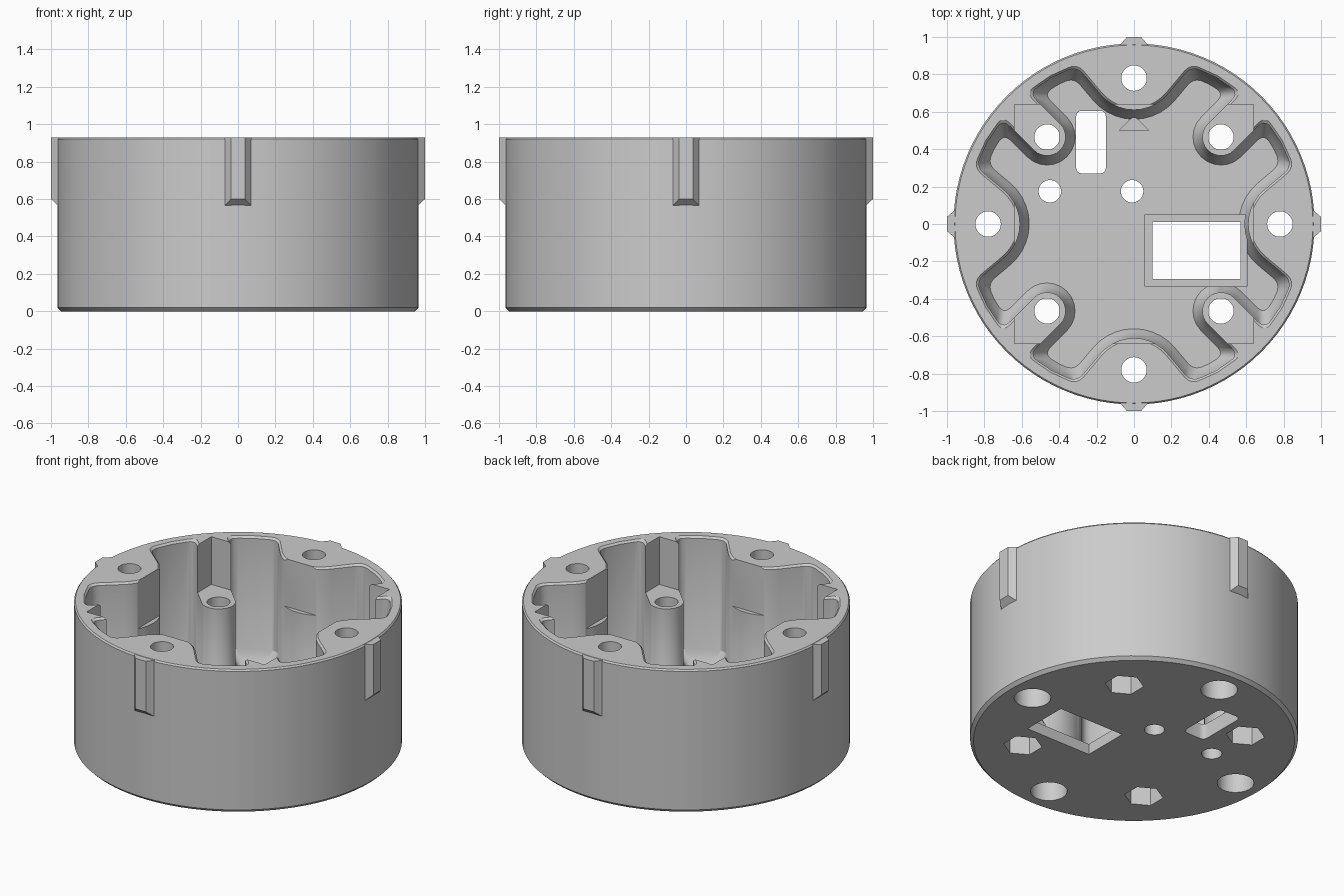
import bpy, bmesh, math
from mathutils import Vector

if "Cube" in bpy.data.objects:
    bpy.data.objects.remove(bpy.data.objects["Cube"], do_unlink=True)

HEIGHT, FLOOR, LEDGE, SQUARE = 0.93, 0.10, 0.62, 0.64
BOSS, POST = 0.78, 0.465

grey = bpy.data.materials.new("plain grey")
grey.use_nodes = True
grey.diffuse_color = (0.6, 0.6, 0.6, 1)
grey.node_tree.nodes["Principled BSDF"].inputs["Base Color"].default_value = grey.diffuse_color


def loft(name, rings):
    """Closed solid through (outline, height) rings with equal point counts."""
    bm = bmesh.new()
    loops = [[bm.verts.new((p[0], p[1], z)) for p in pts] for pts, z in rings]
    n = len(loops[0])
    for low, high in zip(loops, loops[1:]):
        for i in range(n):
            j = (i + 1) % n
            bm.faces.new((low[i], low[j], high[j], high[i]))
    bm.faces.new(loops[0][::-1])
    bm.faces.new(loops[-1])
    if bm.calc_volume(signed=True) < 0:
        bmesh.ops.reverse_faces(bm, faces=bm.faces)
    mesh = bpy.data.meshes.new(name)
    bm.to_mesh(mesh)
    bm.free()
    mesh.materials.append(grey)
    obj = bpy.data.objects.new(name, mesh)
    bpy.context.collection.objects.link(obj)
    return obj


def volume(mesh):
    bm = bmesh.new()
    bm.from_mesh(mesh)
    v = bm.calc_volume(signed=True)
    bm.free()
    return v


def circle(r, n=96, cx=0, cy=0, start=0):
    return [(cx + r * math.cos(start + math.tau * i / n),
             cy + r * math.sin(start + math.tau * i / n)) for i in range(n)]


def box(x0, x1, y0, y1):
    return [(x0, y0), (x1, y0), (x1, y1), (x0, y1)]


def soften(p, a, b, r, steps=5):
    """Rounded corner at p between neighbours a and b."""
    p, a, b = Vector(p), Vector(a), Vector(b)
    s, e = p + (a - p).normalized() * r, p + (b - p).normalized() * r
    ts = [i / steps for i in range(steps + 1)]
    return [tuple(s * (1 - t) ** 2 + p * 2 * t * (1 - t) + e * t * t) for t in ts]


def cavity_outline(d):
    """Cavity plan shrunk by d: boss curve, rim pocket, web and post, repeated."""
    boss_r, boss_y, rim_r, half = 0.237 + d, 0.847, 0.898 - d, 0.1 + d
    eighth = [(boss_r * math.sin(math.radians(a)), boss_y - boss_r * math.cos(math.radians(a)))
              for a in range(0, 51, 10)]
    # Boss flank runs straight on to the rim circle
    start = Vector(eighth[-1])
    flank = Vector((math.cos(math.radians(50)), math.sin(math.radians(50))))
    b = start.dot(flank)
    pocket = start + flank * (math.sqrt(b * b - start.length_squared + rim_r ** 2) - b)
    # Web side meets the rim circle
    along = math.sqrt(rim_r ** 2 - half ** 2)
    web = Vector((along - half, along + half)) / math.sqrt(2)
    middle = (pocket + web).normalized() * rim_r
    post = [(POST + half * math.cos(math.radians(a)), POST + half * math.sin(math.radians(a)))
            for a in range(135, 226, 15)]
    eighth += soften(pocket, start, middle, 0.055) + [tuple(middle)]
    eighth += soften(web, middle, post[0], 0.055) + post
    quarter = eighth + [(y, x) for x, y in reversed(eighth[1:-1])]
    outline = []
    for c, s in ((1, 0), (0, -1), (-1, 0), (0, 1)):
        outline += [(x * c - y * s, x * s + y * c) for x, y in quarter]
    return outline


# Round housing with small edge chamfers
housing = loft("housing", [(circle(0.945), 0), (circle(0.965), 0.02),
                           (circle(0.965), HEIGHT - 0.01), (circle(0.957), HEIGHT)])


def cut(name, rings):
    """Remove a lofted solid from the housing, keeping only a sound result."""
    cutter = loft(name, rings)
    cutter.hide_render = True
    before = volume(housing.data)
    for solver in ("EXACT", "MANIFOLD"):
        mod = housing.modifiers.new(name, "BOOLEAN")
        mod.operation, mod.solver, mod.object = "DIFFERENCE", solver, cutter
        bpy.context.view_layer.update()
        graph = bpy.context.evaluated_depsgraph_get()
        result = bpy.data.meshes.new_from_object(housing.evaluated_get(graph))
        housing.modifiers.clear()
        if before * 0.2 < volume(result) < before * 0.99999:
            housing.data = result
            break
    bpy.data.objects.remove(cutter, do_unlink=True)


# Main cavity, flared at the floor and chamfered at the rim
cut("cavity_cutter", [(cavity_outline(d), z) for d, z in (
    (0.05, FLOOR), (0.03, FLOOR + 0.04), (0, FLOOR + 0.1),
    (0, HEIGHT - 0.012), (-0.012, HEIGHT), (-0.012, HEIGHT + 0.1))])

# Square board seat above the posts
seat = box(-SQUARE, SQUARE, -SQUARE, SQUARE)
cut("board_seat_cutter", [(seat, LEDGE), (seat, HEIGHT + 0.2)])

# Screw holes: round counterbores in the bosses, hex nut pockets in the posts
for k in range(4):
    a = k * math.pi / 2
    d = a + math.pi / 4
    bx, by = BOSS * math.cos(a), BOSS * math.sin(a)
    px, py = POST * math.sqrt(2) * math.cos(d), POST * math.sqrt(2) * math.sin(d)
    bore = circle(0.108, 32, bx, by)
    cut("counterbore_cutter", [(bore, -0.2), (bore, 0.3)])
    nut = circle(0.115, 6, px, py, math.pi / 6)
    cut("nut_pocket_cutter", [(nut, -0.2), (nut, 0.12)])
    for x, y in ((bx, by), (px, py)):
        hole = circle(0.068, 32, x, y)
        cut("screw_hole_cutter", [(hole, -0.1), (hole, HEIGHT + 0.3)])

# Floor openings: window with recessed frame, slot, two round holes, arrow
window = box(0.10, 0.57, -0.295, 0.01)
cut("window_cutter", [(window, -0.1), (window, 0.3)])
frame = box(0.06, 0.605, -0.335, 0.05)
cut("window_frame_cutter", [(frame, FLOOR - 0.03), (frame, FLOOR + 0.06)])
corners = box(-0.31, -0.15, 0.27, 0.605)
slot = []
for i, p in enumerate(corners):
    slot += soften(p, corners[i - 1], corners[(i + 1) % 4], 0.035, 4)
cut("slot_cutter", [(slot, -0.1), (slot, 0.3)])
for x in (-0.45, -0.01):
    hole = circle(0.06, 32, x, 0.175)
    cut("floor_hole_cutter", [(hole, -0.1), (hole, 0.3)])
arrow = [(-0.08, 0.5), (0.08, 0.5), (0, 0.58)]
cut("arrow_cutter", [(arrow, FLOOR - 0.01), (arrow, FLOOR + 0.02)])

# Four tapered locating ribs on the outside
for k, side in enumerate(("left", "back", "right", "front")):
    foot = [(0.93, -0.072), (0.96, -0.072), (0.962, -0.07),
            (0.962, 0.07), (0.96, 0.072), (0.93, 0.072)]
    full = [(0.93, -0.072), (0.96, -0.072), (1.0, -0.038),
            (1.0, 0.038), (0.96, 0.072), (0.93, 0.072)]
    rib = loft(side + "_rib", [(foot, 0.565), (full, 0.6), (full, HEIGHT - 0.002)])
    rib.rotation_euler.z = k * math.pi / 2

# Smooth the curved walls, keep the edges sharp
bpy.ops.object.select_all(action="DESELECT")
housing.select_set(True)
bpy.context.view_layer.objects.active = housing
bpy.ops.object.shade_smooth_by_angle(angle=math.radians(28))
